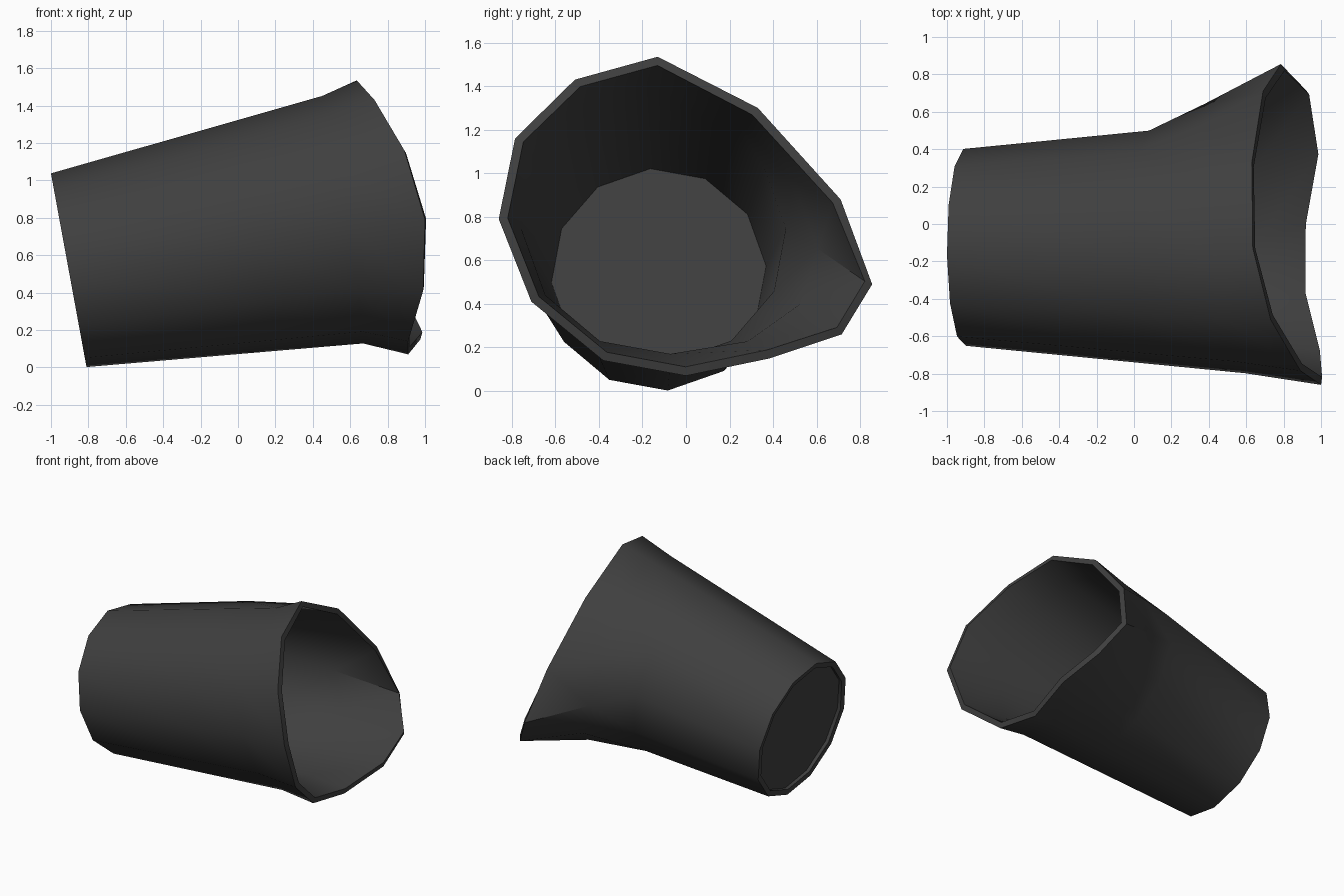
import bpy, bmesh, math
from mathutils import Vector

if "Cube" in bpy.data.objects:
    bpy.data.objects.remove(bpy.data.objects["Cube"])

N = 12
CENTRE = Vector((-0.905, -0.125, 0.52))
TILT = math.radians(10.4)
AXIS = Vector((math.cos(TILT), 0, math.sin(TILT)))
UP = Vector((-math.sin(TILT), 0, math.cos(TILT)))
SIDE = Vector((0, 1, 0))
WALL = 0.042

# Bent lip of the bucket, starting at the bottom and going towards +y
LIP = [(0.91, 0, 0.07), (0.975, 0.385, 0.15), (0.92, 0.715, 0.26), (0.785, 0.855, 0.49),
       (0.69, 0.71, 0.88), (0.63, 0.33, 1.30), (0.635, -0.13, 1.535), (0.73, -0.51, 1.43),
       (0.89, -0.785, 1.16), (1.0, -0.86, 0.79), (0.99, -0.71, 0.41), (0.91, -0.38, 0.14)]


def cone_point(k, s, inset=0.0):
    """Point on the tilted cone, s along its axis."""
    a = math.radians(4.5) + k * math.tau / N
    r = 0.528 + 0.097 * s - inset
    return CENTRE + AXIS * s + SIDE * (r * math.sin(a)) - UP * (r * math.cos(a))


def make_object(name, rings, caps, material):
    bm = bmesh.new()
    loops = [[bm.verts.new(p) for p in ring] for ring in rings]
    for a, b in zip(loops, loops[1:]):
        for i in range(N):
            j = (i + 1) % N
            bm.faces.new((a[i], a[j], b[j], b[i]))
    if caps:
        bm.faces.new(loops[0])
        bm.faces.new(loops[-1])
    bmesh.ops.recalc_face_normals(bm, faces=bm.faces)
    # Open walls must face away from the axis
    f = bm.faces[:][0] if not caps else None
    if f:
        out = f.calc_center_median() - CENTRE
        out -= AXIS * out.dot(AXIS)
        if f.normal.dot(out) < 0:
            bmesh.ops.reverse_faces(bm, faces=bm.faces)
    mesh = bpy.data.meshes.new(name)
    bm.to_mesh(mesh)
    bm.free()
    mesh.materials.append(material)
    obj = bpy.data.objects.new(name, mesh)
    bpy.context.collection.objects.link(obj)
    return obj


dark = bpy.data.materials.new("dark_plastic")
dark.diffuse_color = (0.05, 0.05, 0.05, 1)
dark.use_nodes = True
dark.node_tree.nodes["Principled BSDF"].inputs["Base Color"].default_value = dark.diffuse_color

# Wall: straight cone, then a lip that is pulled out on the +y side
base, waist, flare, lip = [], [], [], []
for k, p in enumerate(LIP):
    p = Vector(p)
    s_lip = (p - CENTRE).dot(AXIS)
    pull = p - cone_point(k, s_lip)
    strong = pull.length > 0.15
    base.append(cone_point(k, 0))
    waist.append(cone_point(k, 1.01))
    flare.append(cone_point(k, 1.53 - 0.5 * pull.length) + pull * (0.4 if strong else 0))
    lip.append(p)
wall = make_object("bucket_wall", [base, waist, flare, lip], False, dark)
shell = wall.modifiers.new("thickness", "SOLIDIFY")
shell.thickness = WALL
shell.offset = -1

# Floor: disc set slightly into the base
floor_rings = [[cone_point(k, s, WALL - 0.005) for k in range(N)] for s in (0.03, 0.09)]
floor = make_object("bucket_floor", floor_rings, True, dark)

for obj in (wall, floor):
    bpy.ops.object.select_all(action="DESELECT")
    obj.select_set(True)
    bpy.context.view_layer.objects.active = obj
    if obj is wall:
        bpy.ops.object.modifier_apply(modifier="thickness")
    bpy.ops.object.shade_smooth_by_angle(angle=math.radians(42))
